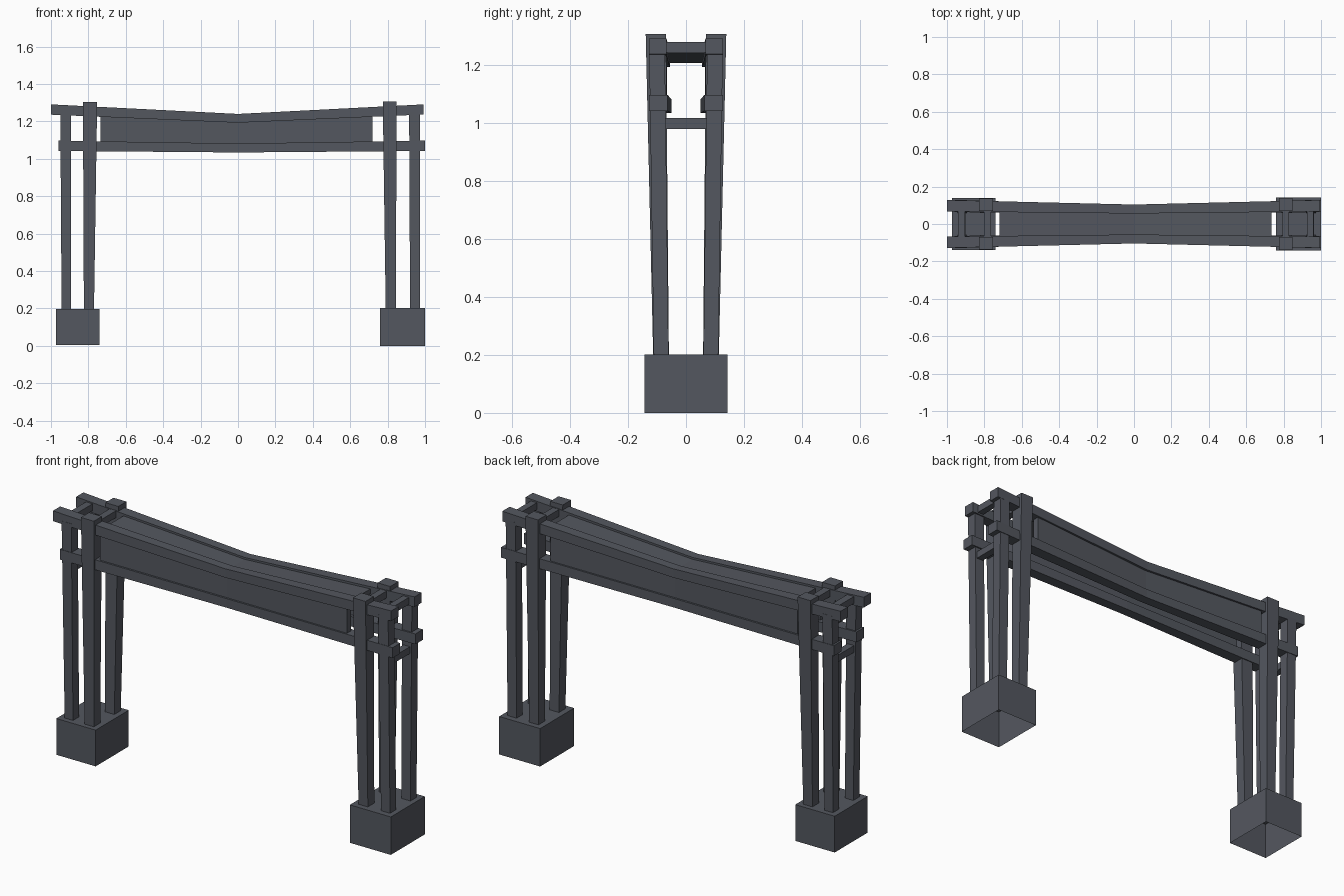
import bpy

if "Cube" in bpy.data.objects:
    bpy.data.objects.remove(bpy.data.objects["Cube"])

# One dark grey paint for the whole gate
paint = bpy.data.materials.new("dark slate grey")
paint.diffuse_color = (0.088, 0.096, 0.115, 1)
paint.use_nodes = True
paint.node_tree.nodes["Principled BSDF"].inputs["Base Color"].default_value = paint.diffuse_color


def make(name, verts, faces, mirror=False):
    mesh = bpy.data.meshes.new(name)
    mesh.from_pydata(verts, [], faces)
    mesh.materials.append(paint)
    obj = bpy.data.objects.new(name, mesh)
    bpy.context.collection.objects.link(obj)
    if mirror:  # copy to the other side of the walkway
        mod = obj.modifiers.new("mirror", 'MIRROR')
        mod.use_axis = (False, True, False)
        mod.use_mirror_merge = False
    return obj


def beam(name, sections, mirror=False):
    """Rectangular beam along x; sections are (x, y0, y1, z0, z1)."""
    verts, faces = [], []
    for x, y0, y1, z0, z1 in sections:
        verts += [(x, y0, z0), (x, y1, z0), (x, y1, z1), (x, y0, z1)]
    for s in range(len(sections) - 1):
        a = s * 4
        for i in range(4):
            j = (i + 1) % 4
            faces.append((a + i, a + 4 + i, a + 4 + j, a + j))
    e = len(verts) - 4
    faces += [(0, 1, 2, 3), (e + 3, e + 2, e + 1, e)]
    return make(name, verts, faces, mirror)


def post(name, bottom, top):
    """Tapered, leaning post; each end is (x0, x1, y0, y1, z)."""
    verts = []
    for x0, x1, y0, y1, z in (bottom, top):
        verts += [(x0, y0, z), (x1, y0, z), (x1, y1, z), (x0, y1, z)]
    faces = [(3, 2, 1, 0), (4, 5, 6, 7)]
    faces += [(i, (i + 1) % 4, (i + 1) % 4 + 4, i + 4) for i in range(4)]
    return make(name, verts, faces, True)


def footing(name, x0, x1, y, z0, z1):
    """Block that is hollow from below."""
    v = [(x, s, z) for z in (z0, z1)
         for x, s in ((x0, -y), (x1, -y), (x1, y), (x0, y))]
    f = [(4, 5, 6, 7)] + [(i, (i + 1) % 4, (i + 1) % 4 + 4, i + 4) for i in range(4)]
    return make(name, v, f)


# Footings
footing("left_footing", -0.973, -0.741, 0.139, 0.004, 0.197)
footing("right_footing", 0.759, 1.0, 0.143, 0.0, 0.202)

# Tall inner posts and shorter outer posts
post("left_tall_post", (-0.824, -0.77, 0.059, 0.113, 0.19), (-0.829, -0.753, 0.069, 0.137, 1.305))
post("right_tall_post", (0.79, 0.844, 0.059, 0.113, 0.19), (0.774, 0.848, 0.069, 0.139, 1.307))
post("left_short_post", (-0.943, -0.894, 0.06, 0.111, 0.19), (-0.95, -0.893, 0.073, 0.127, 1.25))
post("right_short_post", (0.92, 0.973, 0.06, 0.111, 0.19), (0.915, 0.973, 0.073, 0.127, 1.25))

# Sagging, waisted upper and lower beams
beam("upper_beam", [(-1.0, 0.067, 0.128, 1.236, 1.291),
                    (0.0, 0.056, 0.104, 1.193, 1.24),
                    (0.992, 0.067, 0.128, 1.237, 1.291)], True)
beam("lower_beam", [(-0.96, 0.064, 0.128, 1.042, 1.097),
                    (0.0, 0.05, 0.102, 1.034, 1.082),
                    (1.0, 0.064, 0.128, 1.042, 1.097)], True)

# Side panels between the beams
beam("side_panel", [(-0.735, 0.078, 0.112, 1.06, 1.25),
                    (0.0, 0.065, 0.092, 1.05, 1.215),
                    (0.72, 0.078, 0.112, 1.06, 1.25)], True)

# Roof board between the upper beams
beam("roof_board", [(-0.719, -0.08, 0.08, 1.24, 1.266),
                    (0.0, -0.07, 0.07, 1.206, 1.23),
                    (0.735, -0.08, 0.08, 1.24, 1.266)])

# Cross ties between the posts
for name, x0, x1, z0, z1 in (
        ("left_outer_upper_tie", -0.942, -0.903, 1.243, 1.28),
        ("right_outer_upper_tie", 0.925, 0.96, 1.243, 1.28),
        ("left_inner_upper_tie", -0.803, -0.765, 1.243, 1.28),
        ("right_inner_upper_tie", 0.793, 0.83, 1.243, 1.28),
        ("left_outer_lower_tie", -0.94, -0.902, 0.98, 1.017),
        ("right_outer_lower_tie", 0.925, 0.963, 0.98, 1.017)):
    beam(name, [(x0, -0.08, 0.08, z0, z1), (x1, -0.08, 0.08, z0, z1)])
